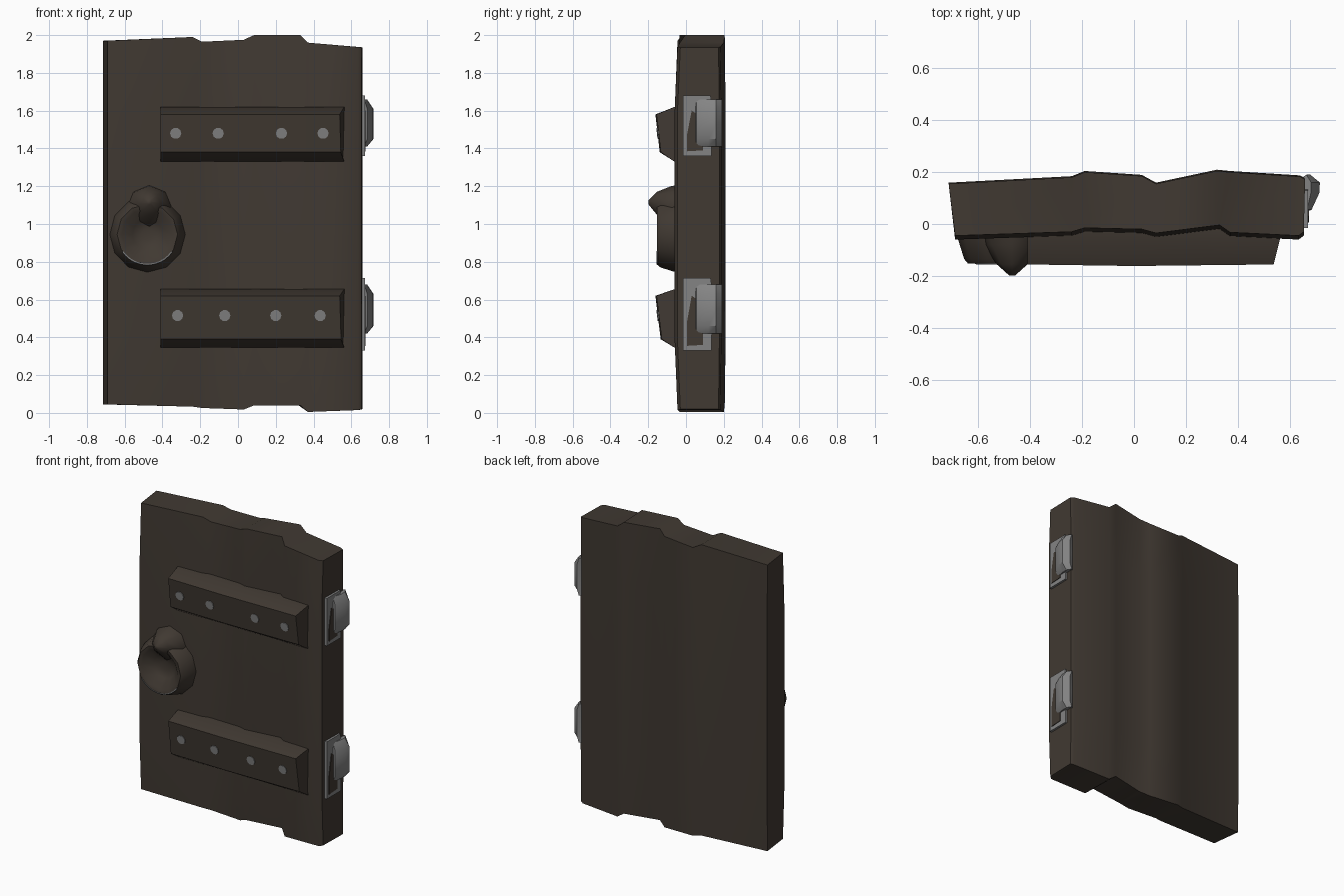
import bpy, math

if "Cube" in bpy.data.objects:
    bpy.data.objects.remove(bpy.data.objects["Cube"])

def material(name, col):
    m = bpy.data.materials.new(name)
    m.diffuse_color = (*col, 1)
    m.use_nodes = True
    m.node_tree.nodes["Principled BSDF"].inputs["Base Color"].default_value = m.diffuse_color
    return m

WOOD = material("dark brown wood", (0.052, 0.041, 0.032))
GREY = material("grey metal", (0.23, 0.23, 0.23))

def loft(name, rings, mat, smooth=40):
    """Join equal-length rings of points into a capped solid."""
    n = len(rings[0])
    verts = [p for r in rings for p in r]
    faces = [(i * n + k, i * n + (k + 1) % n, (i + 1) * n + (k + 1) % n, (i + 1) * n + k)
             for i in range(len(rings) - 1) for k in range(n)]
    faces += [tuple(range(n))[::-1], tuple(range((len(rings) - 1) * n, len(rings) * n))]
    me = bpy.data.meshes.new(name)
    me.from_pydata(verts, [], faces)
    me.materials.append(mat)
    ob = bpy.data.objects.new(name, me)
    bpy.context.collection.objects.link(ob)
    bpy.context.view_layer.objects.active = ob
    ob.select_set(True)
    bpy.ops.object.mode_set(mode='EDIT')
    bpy.ops.mesh.select_all(action='SELECT')
    bpy.ops.mesh.normals_make_consistent(inside=False)
    bpy.ops.object.mode_set(mode='OBJECT')
    bpy.ops.object.shade_smooth_by_angle(angle=math.radians(smooth))
    ob.select_set(False)
    return ob

# Door slab: uneven planks (x front, x back, y front, y back, z bottom, z top)
stations = [
    (-0.69, -0.715, -0.045, 0.155, 0.045, 1.97),
    (-0.24, -0.24, -0.03, 0.18, 0.033, 1.99),
    (-0.19, -0.19, -0.015, 0.20, 0.026, 1.965),
    (0.03, 0.03, -0.02, 0.185, 0.018, 1.975),
    (0.085, 0.085, -0.035, 0.155, 0.04, 2.0),
    (0.33, 0.32, -0.004, 0.205, 0.04, 2.0),
    (0.37, 0.37, -0.032, 0.20, 0.005, 1.96),
    (0.635, 0.64, -0.045, 0.183, 0.015, 1.937),
    (0.655, 0.66, -0.03, 0.172, 0.02, 1.935),
]
rings = []
for xf, xb, yf, yb, zb, zt in stations:
    rows = [(zb, 0), (0.38, -0.015), (1.6, -0.015), (zt, 0)]
    rings.append([(xf, yf + d, z) for z, d in rows] +
                 [(xb, yb - d * 0.3, z) for z, d in reversed(rows)])
loft("door_planks", rings, WOOD, 45)

def stud(name, x, y, z, tilt):
    ring = [(0.03 * math.cos(a), 0.03 * math.sin(a))
            for a in [2 * math.pi * k / 10 for k in range(10)]]
    loft(name, [[(x + u, y + o - v * tilt, z + v) for u, v in ring]
                for o in (0.003, -0.005)], GREY)

# Cross straps with a slanted section, and their studs
def strap(name, section, stud_xs, zs):
    prof = []
    for x0, s in ((-0.41, 1), (0.565, -1)):
        prof.append([(x0 + s * (0.0 if x0 < 0 else max(0, -y - 0.05) * 0.25), y, z)
                     for y, z in section])
    mid = [(0, y - (0.006 if y < -0.1 else 0), z) for y, z in section]
    loft(name, [prof[0], mid, prof[1]], WOOD, 50)
    (ya, za), (yb, zb) = section[2], section[3]
    for i, x in enumerate(stud_xs):
        t = (zs - za) / (zb - za)
        bow = 0.006 * (1 - min(1, abs(x) / 0.48))
        stud(f"{name}_stud_{i}", x, ya + (yb - ya) * t - bow, zs, (ya - yb) / (zb - za))

strap("upper_strap", [(0.0, 1.62), (-0.06, 1.62), (-0.156, 1.58), (-0.133, 1.38),
                      (-0.06, 1.33), (0.0, 1.33)], (-0.33, -0.105, 0.23, 0.45), 1.48)
strap("lower_strap", [(0.0, 0.655), (-0.06, 0.655), (-0.156, 0.62), (-0.128, 0.39),
                      (-0.06, 0.345), (0.0, 0.345)], (-0.32, -0.07, 0.2, 0.435), 0.515)

# Pull ring: faceted disc with a dished centre
CX, CZ = -0.48, 0.945
def circle(r, y, cz=CZ, cx=CX, n=12):
    return [(cx + r * math.cos(2 * math.pi * k / n), y, cz + r * math.sin(2 * math.pi * k / n))
            for k in range(n)]
loft("pull_ring", [circle(0.205, -0.02), circle(0.2, -0.055), circle(0.175, -0.135),
                   circle(0.16, -0.153), circle(0.135, -0.148), circle(0.08, -0.095),
                   circle(0.03, -0.085)], WOOD, 60)

# Ring mount: pointed knob above the ring
loft("ring_knob", [circle(0.13, -0.02, 1.08, -0.47, 8), circle(0.11, -0.08, 1.09, -0.47, 8),
                   circle(0.06, -0.155, 1.11, -0.47, 8), circle(0.012, -0.198, 1.115, -0.47, 8)],
     WOOD, 50)

# Thin grey wear line along the lower lip of the ring
arc = [math.radians(d) for d in range(215, 326, 10)]
loft("ring_wear", [[(CX + r * math.cos(a), y, CZ + r * math.sin(a))
                    for r, y in ((0.155, -0.15), (0.163, -0.147), (0.163, -0.154), (0.155, -0.156))]
                   for a in arc], GREY)

# Hinges on the right edge: leaf, worn brown patch and faceted knuckle
def side_plate(name, outline, x0, x1, mat):
    loft(name, [[(x, y, z) for y, z in outline] for x in (x0, x1)], mat)

for label, z0, z1, k0, k1 in (("upper", 1.36, 1.68, 1.44, 1.62), ("lower", 0.33, 0.715, 0.45, 0.64)):
    side_plate(label + "_hinge_leaf",
               [(-0.015, z0), (0.135, z0), (0.14, z1 - 0.07), (0.13, z1), (-0.015, z1)],
               0.64, 0.672, GREY)
    side_plate(label + "_hinge_patch",
               [(0.005, z0 + 0.025), (0.09, z0 + 0.03), (0.09, k0), (0.06, k1 - 0.04),
                (0.03, k1 - 0.02), (0.005, k0 + 0.03)], 0.67, 0.676, WOOD)
    section = [(0.65, 0.04), (0.685, 0.055), (0.715, 0.12), (0.717, 0.16), (0.68, 0.19), (0.65, 0.18)]
    zm = (k0 + k1) / 2
    loft(label + "_hinge_knuckle",
         [[(0.65 + (x - 0.65) * s, y, z) for x, y in section]
          for z, s in ((k0 - 0.03, 0.5), (k0 + 0.01, 1), (zm, 1), (k1 - 0.01, 1), (k1 + 0.04, 0.5))],
         GREY, 35)
